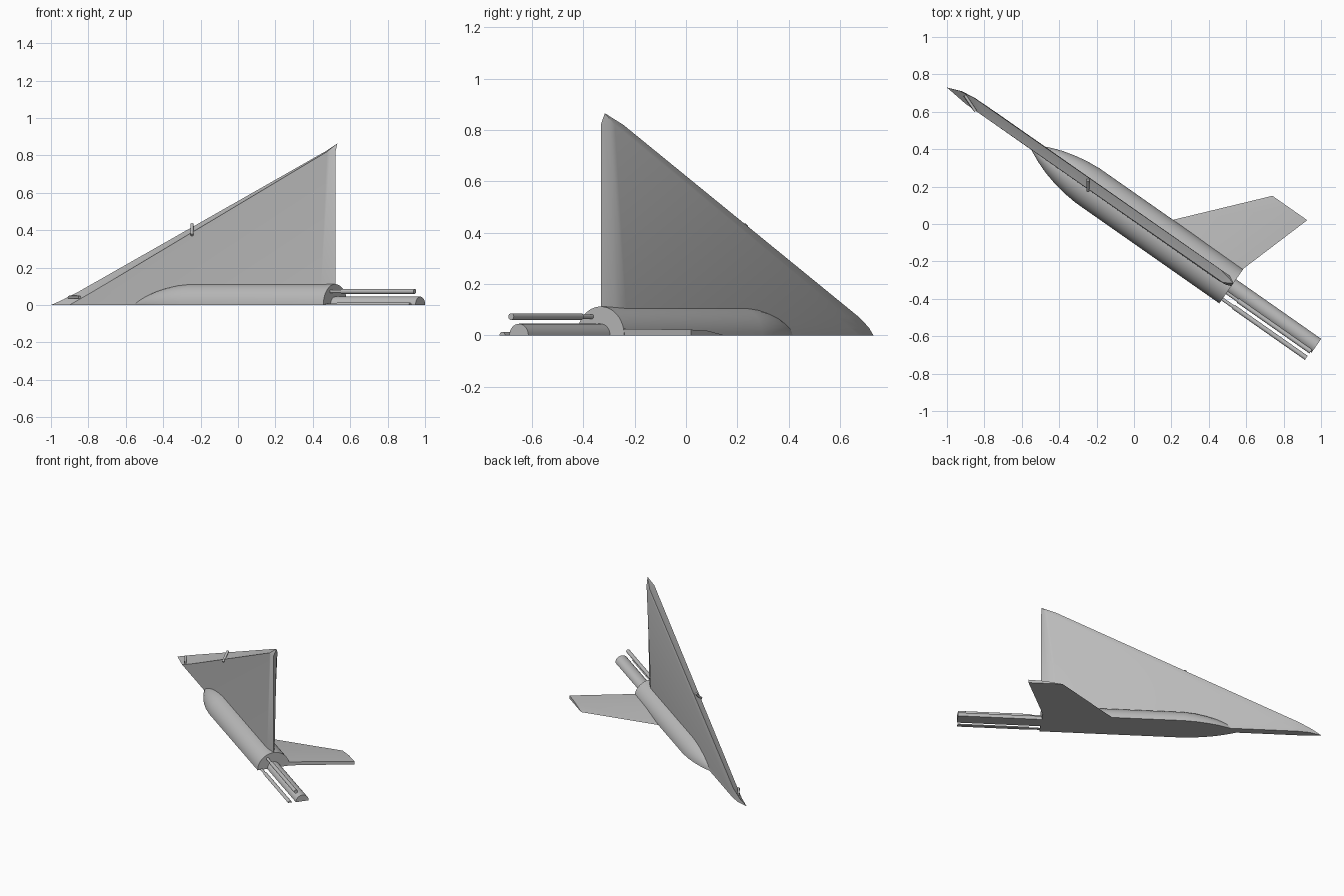
import bpy, bmesh, math
from mathutils import Vector

cube = bpy.data.objects.get("Cube")
if cube:
    bpy.data.objects.remove(cube, do_unlink=True)

grey = bpy.data.materials.new("hull_grey")
grey.use_nodes = True
colour = (0.5, 0.5, 0.5, 1)
grey.diffuse_color = colour
grey.node_tree.nodes["Principled BSDF"].inputs["Base Color"].default_value = colour

# Working frame: u runs forward along the hull, v sideways, z up
HEADING = math.radians(35)
C, S = math.cos(HEADING), math.sin(HEADING)
AXIS = 0.026      # sideways offset of the hull axis
STERN = -0.617


def to_world(u, v, z):
    return Vector((-C * u + S * v, S * u + C * v, z))


def loft(name, rings, angle=30):
    """Skin a row of closed rings given in the working frame and cap both ends."""
    bm = bmesh.new()
    rows = [[bm.verts.new(to_world(*p)) for p in ring] for ring in rings]
    n = len(rows[0])
    for a, b in zip(rows, rows[1:]):
        for i in range(n):
            j = (i + 1) % n
            bm.faces.new((a[i], a[j], b[j], b[i]))
    bm.faces.new(rows[0])
    bm.faces.new(rows[-1])
    bmesh.ops.remove_doubles(bm, verts=bm.verts, dist=1e-5)
    bmesh.ops.recalc_face_normals(bm, faces=bm.faces)
    mesh = bpy.data.meshes.new(name)
    bm.to_mesh(mesh)
    bm.free()
    mesh.materials.append(grey)
    obj = bpy.data.objects.new(name, mesh)
    bpy.context.collection.objects.link(obj)
    bpy.ops.object.select_all(action='DESELECT')
    obj.select_set(True)
    bpy.context.view_layer.objects.active = obj
    bpy.ops.object.shade_smooth_by_angle(angle=math.radians(angle))
    return obj


def lathe(name, profile, v, z=0, half=False, steps=16):
    """Turn (u, radius) pairs about a line along u; half keeps only the upper side."""
    sweep = math.pi if half else math.tau
    count = steps + 1 if half else steps
    angles = [sweep * i / steps for i in range(count)]
    loft(name, [[(u, v + r * math.cos(a), z + r * math.sin(a)) for a in angles]
                for u, r in profile])


def bar(name, start, end, r, steps=8):
    """Thin round bar between two points."""
    p, q = Vector(start), Vector(end)
    turn = (q - p).to_track_quat('Z', 'Y')
    ring = [turn @ Vector((r * math.cos(math.tau * i / steps),
                           r * math.sin(math.tau * i / steps), 0)) for i in range(steps)]
    loft(name, [[c + o for o in ring] for c in (p, q)], 50)


# Hull: half cylinder with a rounded, tapering bow
lathe("hull", [(STERN, .112), (.32, .112), (.40, .105), (.47, .092), (.54, .074),
               (.61, .048), (.68, .015)], AXIS, half=True, steps=24)

# Tail boom and the two slim rods around it
lathe("tail_boom", [(STERN + .02, .045), (-1.172, .045)], AXIS, half=True)
RING = .084
for name, degrees, half in (("side_rod", 180, True), ("upper_rod", 120, False)):
    a = math.radians(degrees)
    lathe(name, [(STERN + .02, .009), (-.69, .009), (-.69, .013), (-1.165, .013)],
          AXIS + RING * math.cos(a), RING * math.sin(a), half)

# Main wing: bevelled leading edge on one side, rounded trailing edge
NOSE, TIP_Z = 1.238, .865


def wing_section(z, v_lead, v_low, v_top):
    lead = NOSE - (NOSE - STERN) * z / TIP_Z
    chord = lead - STERN
    bevel, tail = min(.13, chord * .5), min(.12, chord * .4)
    v_mid = (v_lead + v_top) / 2
    return [(lead, v_lead, z),
            (lead - bevel * .6, v_mid + (v_top - v_mid) * .5, z),
            (lead - bevel * 1.2, v_top, z),
            (STERN + tail, v_top, z),
            (STERN + tail * .5, v_top - (v_top - AXIS) * .3, z),
            (STERN, AXIS + .001, z),
            (STERN + tail * .7, v_low, z),
            (lead - bevel, v_low, z)]


tip = [(STERN, .046, TIP_Z)] * 8
loft("main_wing", [wing_section(0, .024, .010, .064),
                   wing_section(.03, .048, .010, .065),
                   wing_section(.07, .062, .010, .066),
                   wing_section(.82, .066, .016, .067), tip], 25)

# Small fin: wedge section with a blunt trailing edge
sections = []
for v, lead, trail, thick in ((.08, -.107, -.597, .026), (.548, -.52, -.747, .022)):
    sections.append([(lead, v, 0), (lead + (trail - lead) * .5, v, thick * .8),
                     (trail, v, thick), (trail, v, 0)])
loft("small_fin", sections, 20)

# Short bars lying on the bevelled leading edge
bar("mid_edge_bar", (.337, .052, .432), (.303, .004, .375), .009)
bar("nose_edge_bar", (1.135, .045, .042), (1.04, .008, .042), .008)
